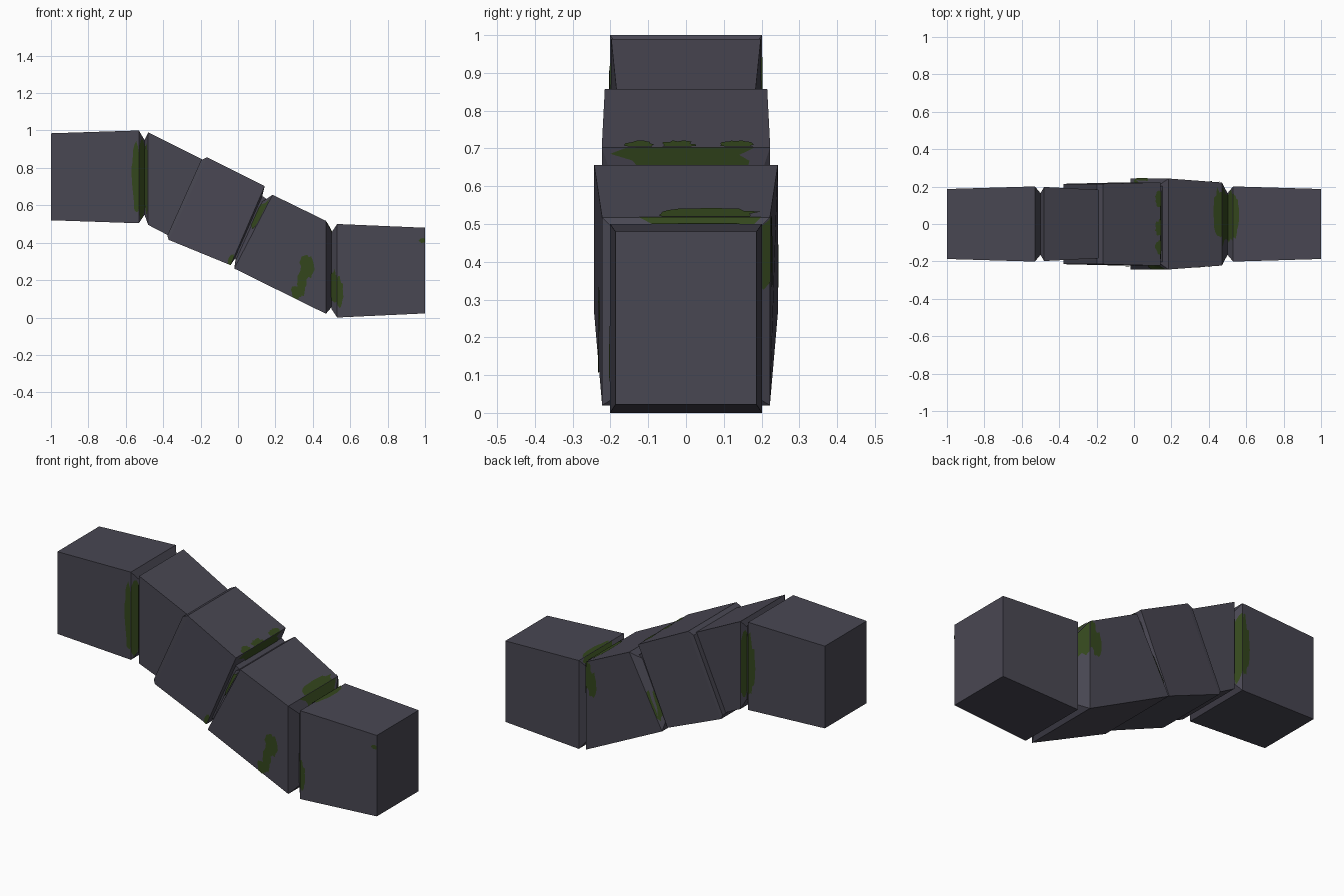
import bpy, bmesh, math, random
from mathutils import Vector

if "Cube" in bpy.data.objects:
    bpy.data.objects.remove(bpy.data.objects["Cube"])

random.seed(4)


def material(name, rgb):
    m = bpy.data.materials.new(name)
    m.diffuse_color = (*rgb, 1)
    m.use_nodes = True
    m.node_tree.nodes["Principled BSDF"].inputs["Base Color"].default_value = m.diffuse_color
    return m


STONE = material("dark stone", (0.066, 0.063, 0.085))
MOSS = material("moss green", (0.034, 0.062, 0.012))


def make(name, bm, mat):
    me = bpy.data.meshes.new(name)
    bm.to_mesh(me)
    bm.free()
    me.materials.append(mat)
    ob = bpy.data.objects.new(name, me)
    bpy.context.collection.objects.link(ob)


def corners(station):
    # station = top x, top z, bottom x, bottom z, half width
    tx, tz, bx, bz, w = station
    return [Vector(p) for p in ((tx, -w, tz), (tx, w, tz), (bx, w, bz), (bx, -w, bz))]


def block(name, stations):
    bm = bmesh.new()
    rings = [[bm.verts.new(p) for p in corners(s)] for s in stations]
    for a, b in zip(rings, rings[1:]):
        for k in range(4):
            n = (k + 1) % 4
            bm.faces.new((a[k], b[k], b[n], a[n]))
    bm.faces.new(rings[0])
    bm.faces.new(rings[-1][::-1])
    bmesh.ops.recalc_face_normals(bm, faces=bm.faces)
    make(name, bm, STONE)


SIDES = {"top": 0, "back": 1, "bottom": 2, "front": 3}


def moss(name, stations, i, side, cu, cv, ru, rv, count=22):
    # ragged patch in face coordinates: u along the block, v across the face
    k = SIDES[side]
    a, b = corners(stations[i]), corners(stations[i + 1])
    n = (k + 1) % 4
    normal = (b[k] - a[k]).cross(a[n] - a[k]).normalized()

    def at(u, v):
        return a[k].lerp(b[k], u).lerp(a[n].lerp(b[n], u), v) + normal * 0.003

    bm = bmesh.new()
    centre = bm.verts.new(at(cu, cv))
    rim = []
    for j in range(count):
        t = 2 * math.pi * j / count
        r = random.uniform(0.78, 1.12)
        u = min(1, max(0, cu + ru * r * math.cos(t)))
        v = min(1, max(0, cv + rv * r * math.sin(t)))
        rim.append(bm.verts.new(at(u, v)))
    for j in range(count):
        bm.faces.new((centre, rim[j], rim[(j + 1) % count]))
    make(name, bm, MOSS)


# Stone blocks, upper end to lower end
upper = [(-1, .985, -1, .52, .187), (-.53, 1, -.53, .504, .201), (-.5, .95, -.5, .55, .165)]
second = [(-.5, .95, -.5, .55, .165), (-.48, .99, -.48, .495, .198),
          (-.19, .845, -.38, .443, .183), (-.15, .825, -.33, .425, .18)]
middle = [(-.197, .842, -.378, .438, .213), (-.165, .857, -.37, .415, .215),
          (.143, .703, -.04, .28, .223), (.13, .65, -.02, .31, .205), (.2, .6, .05, .32, .2)]
fourth = [(.13, .62, -.015, .3, .205), (.185, .656, -.02, .262, .243),
          (.47, .517, .47, .02, .222), (.5, .46, .5, .055, .165)]
lower = [(.5, .455, .5, .045, .165), (.53, .5, .53, 0, .201), (1, .48, 1, .022, .187)]

block("upper_end_block", upper)
block("upper_slope_block", second)
block("middle_slope_block", middle)
block("lower_slope_block", fourth)
block("lower_end_block", lower)

# Moss around the upper joint
for side, v in (("front", .5), ("back", .5)):
    moss("moss_upper_" + side, upper, 0, side, .98, v, .07, .36)
    moss("moss_upper_bevel_" + side, upper, 1, side, .5, .5, 1.2, .46)
    moss("moss_second_bevel_" + side, second, 0, side, .5, .5, 1.2, .42)

# Moss between the middle and lower slope blocks
for v, r in ((.22, .08), (.45, .1), (.8, .1)):
    moss("moss_middle_top", middle, 1, "top", .98, v, .08, r)
moss("moss_middle_bevel_top", middle, 2, "top", .5, .5, 1.2, .42)
for side, v in (("front", .75), ("back", .7)):
    moss("moss_fourth_bevel_" + side, fourth, 0, side, .5, v, 1.0, .2)
moss("moss_middle_low_front", middle, 1, "front", .98, .06, .05, .07)

# Patch on the front of the lower slope block
moss("moss_front_patch", fourth, 1, "front", .75, .41, .09, .13)
moss("moss_front_stem", fourth, 1, "front", .71, .21, .055, .17)
moss("moss_front_tail", fourth, 1, "front", .66, .07, .05, .08)

# Moss around the lower joint
moss("moss_fourth_top", fourth, 1, "top", .96, .64, .12, .3)
moss("moss_fourth_bevel_top", fourth, 2, "top", .5, .6, 1.2, .38)
moss("moss_fourth_back", fourth, 1, "back", .96, .15, .08, .15)
moss("moss_fourth_back_tail", fourth, 1, "back", .88, .27, .08, .15)
moss("moss_fourth_bevel_back", fourth, 2, "back", .5, .15, 1.2, .2)
moss("moss_lower_bevel_top", lower, 0, "top", .5, .6, 1.2, .35)
moss("moss_lower_top", lower, 1, "top", .02, .62, .05, .3)
moss("moss_lower_bevel_front", lower, 0, "front", .5, .3, 1.0, .2)
moss("moss_lower_front", lower, 1, "front", .02, .26, .05, .17)
moss("moss_lower_corner", lower, 1, "front", .98, .85, .05, .03)
